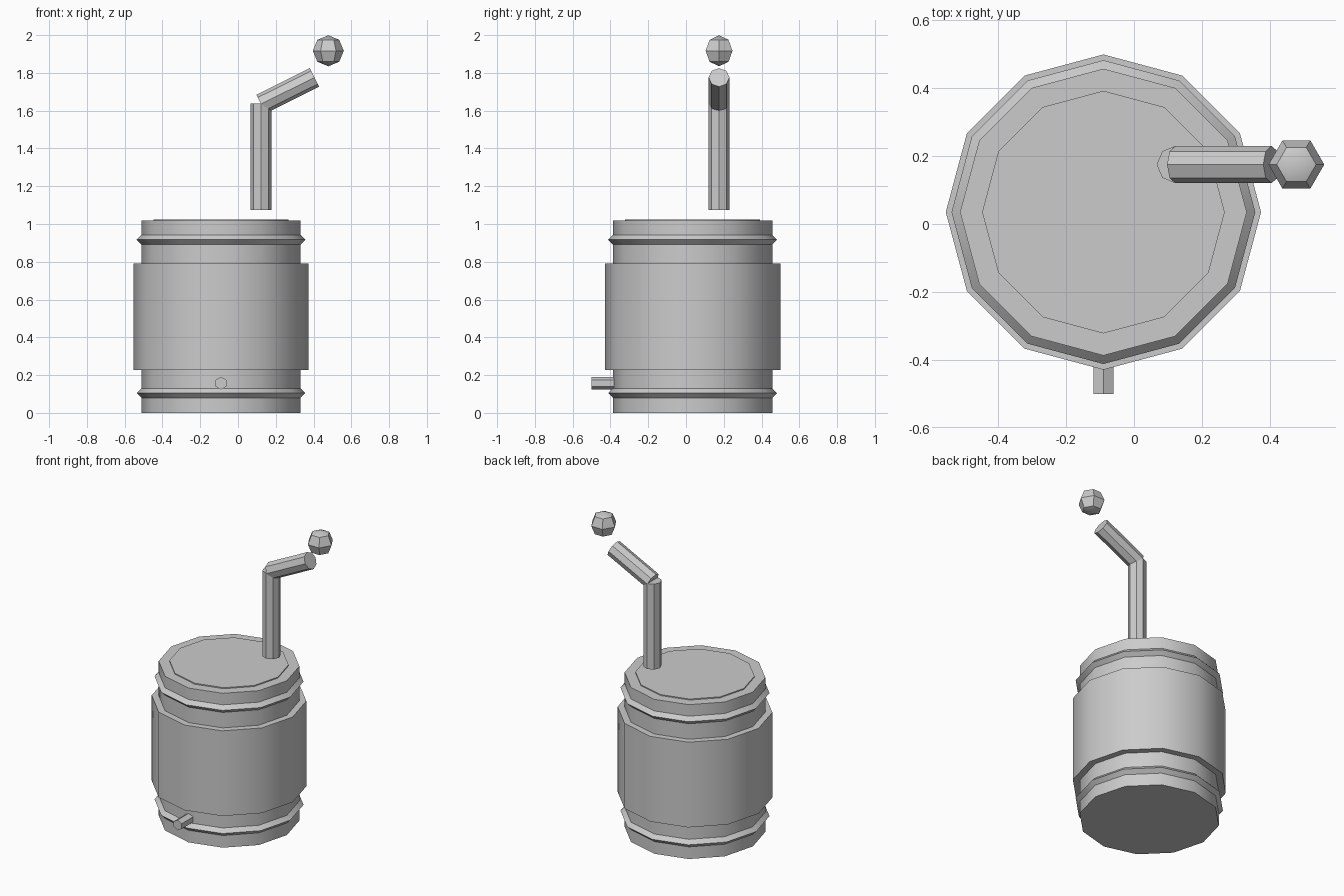
import bpy, math
from mathutils import Vector

if "Cube" in bpy.data.objects:
    bpy.data.objects.remove(bpy.data.objects["Cube"], do_unlink=True)

grey = bpy.data.materials.new("plain grey")
grey.use_nodes = True
colour = (0.6, 0.6, 0.6, 1)
grey.diffuse_color = colour
for node in grey.node_tree.nodes:
    if node.type == 'BSDF_PRINCIPLED':
        node.inputs["Base Color"].default_value = colour

CX, CY = -0.09, 0.035      # barrel axis
POLE_X, POLE_Y = 0.122, 0.175


def finish(name):
    ob = bpy.context.object
    ob.name = name
    ob.data.materials.append(grey)
    bpy.ops.object.shade_smooth_by_angle(angle=math.radians(35))
    return ob


def rod(name, start, end, radius, sides):
    """Capped prism between two points."""
    a, b = Vector(start), Vector(end)
    d = b - a
    bpy.ops.mesh.primitive_cylinder_add(
        vertices=sides, radius=radius, depth=d.length, location=(a + b) / 2,
        rotation=d.to_track_quat('Z', 'Y').to_euler())
    return finish(name)


def drum(name, z0, z1, radius):
    return rod(name, (CX, CY, z0), (CX, CY, z1), radius, 12)


# Barrel body, wide middle band and thin lid
drum("barrel_body", 0, 1.018, 0.422)
drum("barrel_middle_band", 0.228, 0.79, 0.464)
drum("barrel_lid", 1.01, 1.025, 0.357)

# Diamond-section hoops
for name, z in (("lower_hoop", 0.105), ("upper_hoop", 0.917)):
    bpy.ops.mesh.primitive_torus_add(
        major_segments=12, minor_segments=4, major_radius=0.42,
        minor_radius=0.027, location=(CX, CY, z))
    finish(name)

# Spout at the front
rod("spout", (CX, -0.38, 0.157), (CX, -0.5, 0.157), 0.034, 6)

# Crank: upright pole, tilted arm and round knob
rod("crank_pole", (POLE_X, POLE_Y, 1.075), (POLE_X, POLE_Y, 1.638), 0.055, 8)
rod("crank_arm", (0.122, POLE_Y, 1.635), (0.405, POLE_Y, 1.776), 0.055, 8)
bpy.ops.mesh.primitive_uv_sphere_add(
    segments=6, ring_count=4, radius=0.082,
    location=(0.478, POLE_Y, 1.917), rotation=(0, 0, math.pi / 2))
finish("crank_knob")
